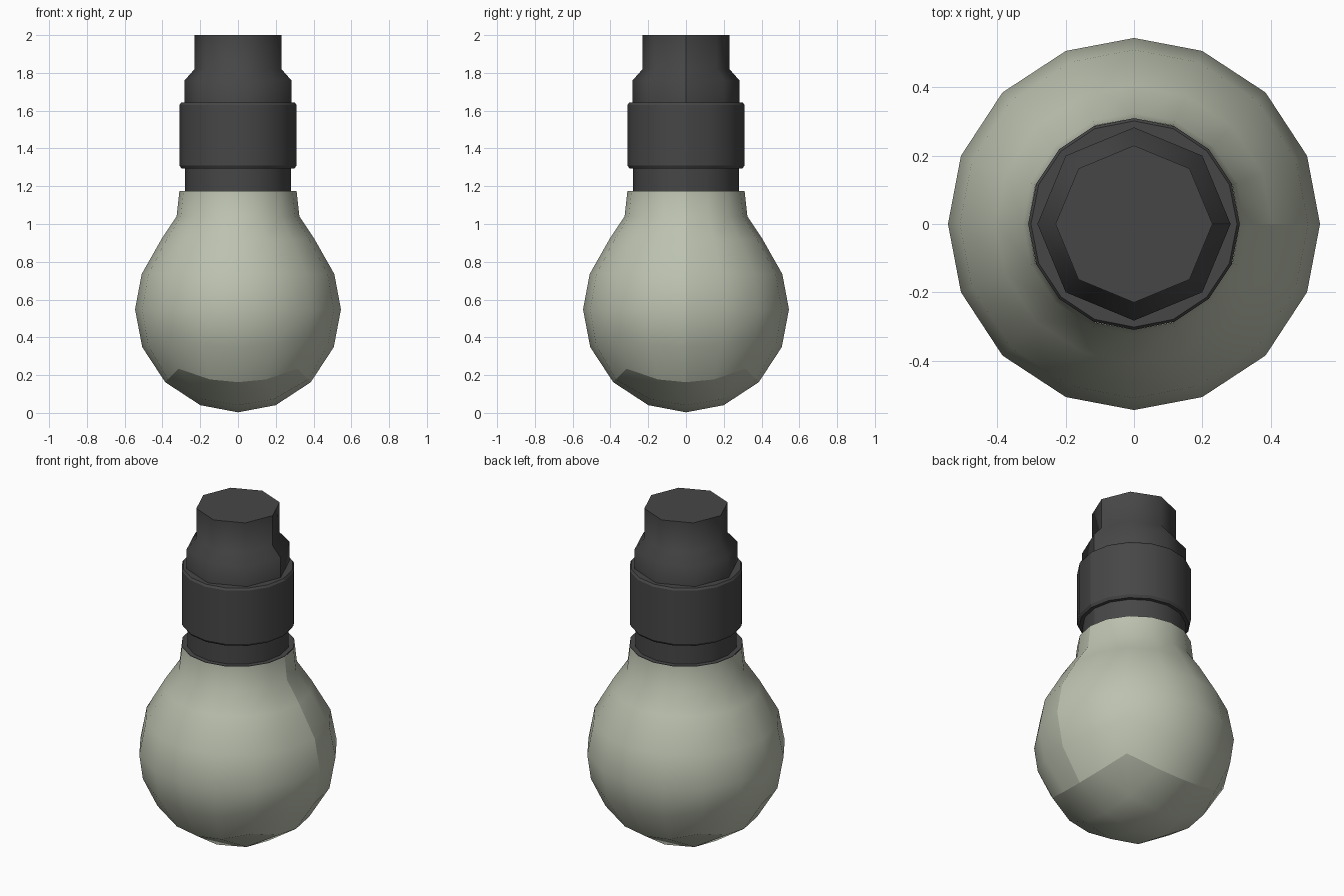
import bpy, bmesh, math
from mathutils import Vector

if "Cube" in bpy.data.objects:
    bpy.data.objects.remove(bpy.data.objects["Cube"])


def material(name, rgb):
    m = bpy.data.materials.new(name)
    m.diffuse_color = (*rgb, 1)
    m.use_nodes = True
    m.node_tree.nodes["Principled BSDF"].inputs["Base Color"].default_value = m.diffuse_color
    return m


glass = material("frosted glass", (0.50, 0.535, 0.43))
metal = material("dark fitting", (0.062, 0.062, 0.062))


def finish(bm, name, mat):
    for f in bm.faces:
        f.smooth = True
    # vertical shading seam on the +x side
    for e in bm.edges:
        if all(abs(v.co.y) < 1e-4 and v.co.x > 0.05 and v.co.z > 0.16 for v in e.verts):
            e.smooth = False
    me = bpy.data.meshes.new(name)
    bm.to_mesh(me)
    bm.free()
    me.materials.append(mat)
    ob = bpy.data.objects.new(name, me)
    bpy.context.collection.objects.link(ob)


def bridge(bm, a, b):
    n = len(a)
    for i in range(n):
        j = (i + 1) % n
        bm.faces.new((a[i], a[j], b[j], b[i]))


def lathe(name, profile, sides, mat, limit):
    """Capped turned part; ring edges sharper than limit degrees stay crisp."""
    bm = bmesh.new()
    rings = [[bm.verts.new((r * math.cos(2 * math.pi * i / sides),
                            r * math.sin(2 * math.pi * i / sides), z))
              for i in range(sides)] for r, z in profile]
    for a, b in zip(rings, rings[1:]):
        bridge(bm, a, b)
    bm.faces.new(rings[0][::-1])
    bm.faces.new(rings[-1])
    pts = [Vector((0, profile[0][1]))] + [Vector(p) for p in profile] + [Vector((0, profile[-1][1]))]
    for k, ring in enumerate(rings):
        turn = (pts[k + 1] - pts[k]).angle(pts[k + 2] - pts[k + 1])
        if math.degrees(turn) > limit:
            for i in range(sides):
                bm.edges.get((ring[i], ring[(i + 1) % sides])).smooth = False
    finish(bm, name, mat)


# glass bulb: cube-sphere lower half, round neck above
R, C = 0.545, 0.548
T = [-1, -math.tan(math.radians(21.5)), 0, math.tan(math.radians(21.5)), 1]
bm = bmesh.new()


def on_sphere(x, y, z):
    return bm.verts.new(Vector((x, y, z)).normalized() * R + Vector((0, 0, C)))


grid = [[on_sphere(x, y, -1) for x in T] for y in T]
for j in range(4):
    for i in range(4):
        bm.faces.new((grid[j][i], grid[j + 1][i], grid[j + 1][i + 1], grid[j][i + 1]))
# outline of the bottom patch, anticlockwise
border = grid[0][:4] + [grid[j][4] for j in range(4)] + grid[4][:0:-1] + [grid[j][0] for j in range(4, 0, -1)]
low = []
for v in border:
    d = Vector((v.co.x, v.co.y))
    d /= max(abs(d.x), abs(d.y))
    low.append(on_sphere(d.x, d.y, T[1]))
rings = [border, low]
for r, z in ((0.545, C), (0.51, 0.735), (0.405, 0.92), (0.325, 1.04), (0.31, 1.175)):
    ring = []
    for v in border:
        d = Vector((v.co.x, v.co.y, 0)).normalized() * r
        ring.append(bm.verts.new((d.x, d.y, z)))
    rings.append(ring)
for a, b in zip(rings, rings[1:]):
    bridge(bm, a, b)
for i in range(16):
    bm.edges.get((border[i], border[(i + 1) % 16])).smooth = False
finish(bm, "glass_bulb", glass)

# fitting: rim disc, neck and wide band
lathe("neck_and_band",
      [(0.305, 1.165), (0.308, 1.176), (0.28, 1.176), (0.28, 1.295), (0.30, 1.295),
       (0.31, 1.31), (0.31, 1.63), (0.302, 1.642)], 16, metal, 30)
# eight-sided cap with sloped shoulder
lathe("stepped_cap", [(0.283, 1.62), (0.283, 1.76), (0.23, 1.82), (0.23, 2.0)], 8, metal, 50)
